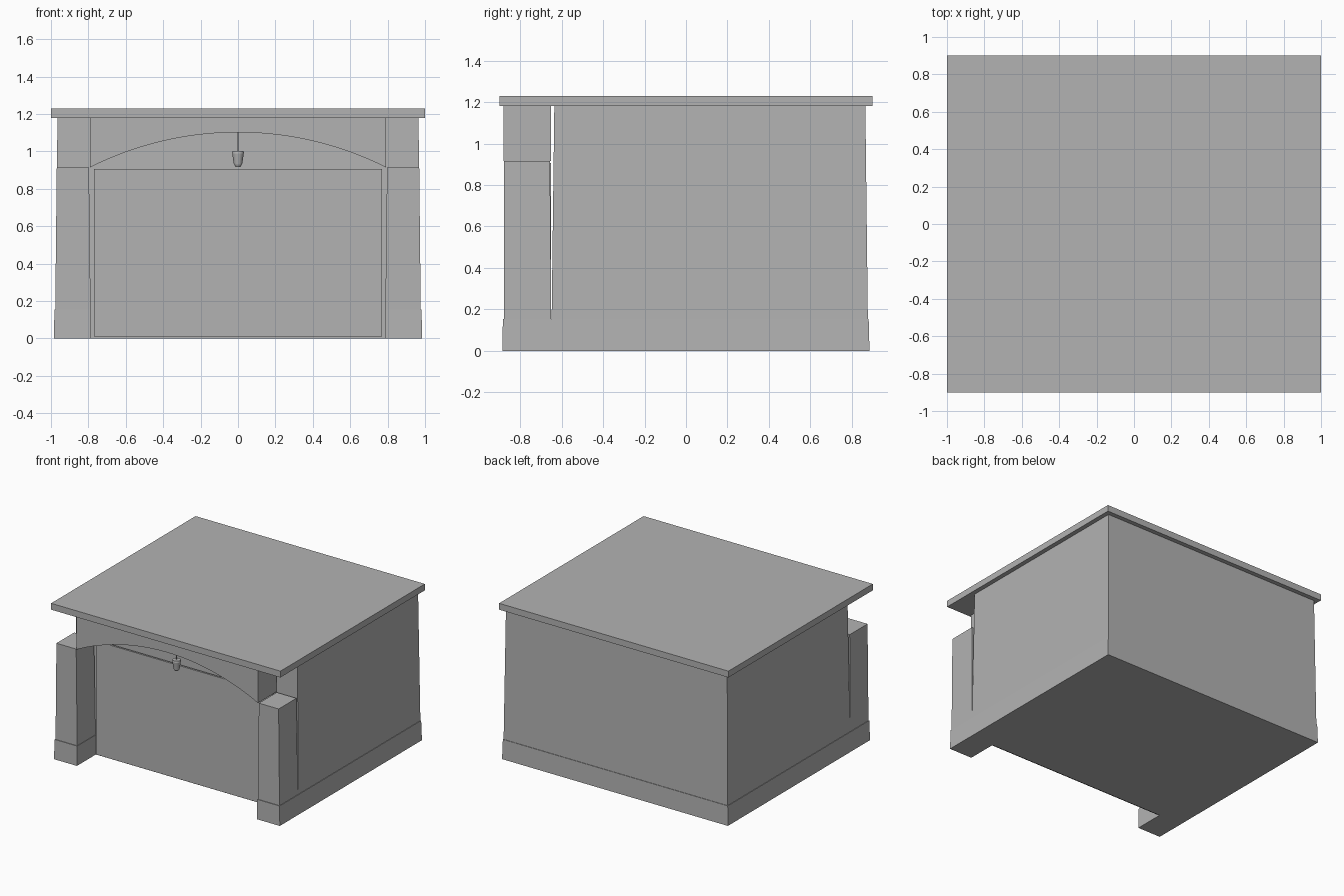
import bpy
import bmesh
import math

cube = bpy.data.objects.get("Cube")
if cube:
    bpy.data.objects.remove(cube, do_unlink=True)

# Single plain grey
grey = bpy.data.materials.new("stone_grey")
grey.use_nodes = True
COLOUR = (0.45, 0.45, 0.45, 1)
grey.diffuse_color = COLOUR
grey.node_tree.nodes["Principled BSDF"].inputs["Base Color"].default_value = COLOUR


def loft(name, lower, upper):
    """Closed solid between two matching loops of 3D points."""
    bm = bmesh.new()
    a = [bm.verts.new(p) for p in lower]
    b = [bm.verts.new(p) for p in upper]
    n = len(a)
    bm.faces.new(a)
    bm.faces.new(b)
    for i in range(n):
        j = (i + 1) % n
        bm.faces.new((a[i], a[j], b[j], b[i]))
    bmesh.ops.recalc_face_normals(bm, faces=bm.faces)
    mesh = bpy.data.meshes.new(name)
    bm.to_mesh(mesh)
    bm.free()
    mesh.materials.append(grey)
    obj = bpy.data.objects.new(name, mesh)
    bpy.context.collection.objects.link(obj)
    return obj


def rect(x0, x1, y0, y1, z):
    return [(x0, y0, z), (x1, y0, z), (x1, y1, z), (x0, y1, z)]


def box(name, x0, x1, y0, y1, z0, z1):
    return loft(name, rect(x0, x1, y0, y1, z0), rect(x0, x1, y0, y1, z1))


def plinth_plan(outer, inner, front, notch, back, z):
    """U-shaped footprint with two feet reaching forward."""
    half = [(inner, notch), (inner, front), (outer, front), (outer, back)]
    return [(x, y, z) for x, y in half] + [(-x, y, z) for x, y in reversed(half)]


# Plinth under the walls and pillars
loft("plinth",
     plinth_plan(0.985, 0.785, -0.886, -0.65, 0.885, 0),
     plinth_plan(0.981, 0.785, -0.883, -0.65, 0.881, 0.155))

# Main walls, leaning slightly inwards
loft("walls",
     rect(-0.977, 0.977, -0.648, 0.877, 0.155),
     rect(-0.965, 0.965, -0.635, 0.865, 1.18))

# Flat roof slab
box("roof", -1, 1, -0.9, 0.9, 1.18, 1.23)

# Tapered front pillars
for side, label in ((1, "left"), (-1, "right")):
    low = rect(0.788, 0.977, -0.878, -0.65, 0.155)
    top = rect(0.797, 0.969, -0.878, -0.656, 0.915)
    loft(label + "_pillar", [(side * x, y, z) for x, y, z in low],
         [(side * x, y, z) for x, y, z in top])

# Arched beam between the pillars, underside as a circular arc
SPAN, SPRING, RISE = 0.79, 0.915, 0.187
radius = (SPAN ** 2 + RISE ** 2) / (2 * RISE)
sweep = math.asin(SPAN / radius)
STEPS = 32
profile = [(SPAN, 1.18), (-SPAN, 1.18)]
for i in range(STEPS + 1):
    t = sweep * (2 * i / STEPS - 1)
    profile.append((radius * math.sin(t),
                    SPRING + RISE - radius * (1 - math.cos(t))))
beam = loft("arched_beam", [(x, -0.881, z) for x, z in profile],
            [(x, -0.65, z) for x, z in profile])

# Large door panel in front of the wall
box("door_panel", -0.77, 0.77, -0.667, -0.652, 0.01, 0.905)


# Hanging lamp: cord, shade and bulb
def cone(name, r_low, r_top, z0, z1):
    bpy.ops.mesh.primitive_cone_add(
        vertices=16, radius1=r_low, radius2=r_top, depth=z1 - z0,
        location=(0, -0.765, (z0 + z1) / 2))
    obj = bpy.context.object
    obj.name = name
    obj.data.materials.append(grey)
    bpy.ops.object.shade_smooth_by_angle()


cone("lamp_cord", 0.003, 0.003, 1.0, 1.105)
cone("lamp_cap", 0.032, 0.03, 0.99, 1.003)
cone("lamp_shade", 0.022, 0.031, 0.93, 0.99)
cone("lamp_bulb", 0.014, 0.02, 0.918, 0.93)
